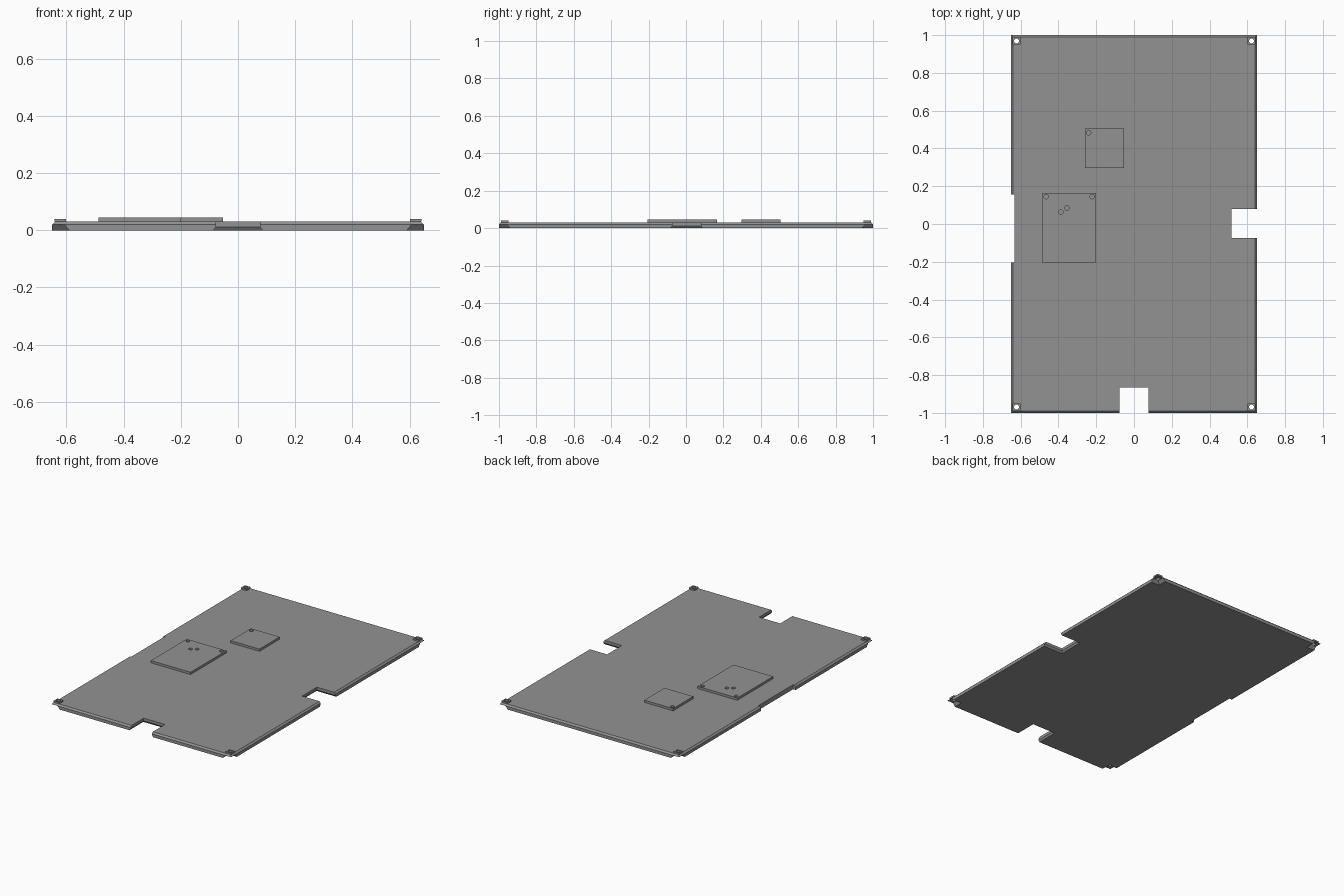
import bpy, bmesh

if "Cube" in bpy.data.objects:
    bpy.data.objects.remove(bpy.data.objects["Cube"])

grey = bpy.data.materials.new("mid_grey")
grey.diffuse_color = (0.29, 0.29, 0.29, 1)
grey.use_nodes = True
grey.node_tree.nodes["Principled BSDF"].inputs["Base Color"].default_value = grey.diffuse_color


def loft(name, sections):
    """Closed solid through rectangles given as (z, x0, x1, y0, y1)."""
    bm = bmesh.new()
    rings = [[bm.verts.new(p) for p in ((x0, y0, z), (x1, y0, z), (x1, y1, z), (x0, y1, z))]
             for z, x0, x1, y0, y1 in sections]
    bm.faces.new(rings[0])
    bm.faces.new(rings[-1])
    for a, b in zip(rings, rings[1:]):
        for i in range(4):
            j = (i + 1) % 4
            bm.faces.new((a[i], a[j], b[j], b[i]))
    bmesh.ops.recalc_face_normals(bm, faces=bm.faces)
    me = bpy.data.meshes.new(name)
    bm.to_mesh(me)
    bm.free()
    me.materials.append(grey)
    ob = bpy.data.objects.new(name, me)
    bpy.context.collection.objects.link(ob)
    return ob


def box(name, x0, x1, y0, y1, z0, z1):
    return loft(name, [(z0, x0, x1, y0, y1), (z1, x0, x1, y0, y1)])


def pin(x, y, r, z0, z1):
    bpy.ops.mesh.primitive_cylinder_add(vertices=20, radius=r, depth=z1 - z0,
                                        location=(x, y, (z0 + z1) / 2))
    ob = bpy.context.object
    ob.name = "hole_cutter"
    ob.data.materials.append(grey)
    return ob


def cut(target, cutter):
    m = target.modifiers.new("cut", 'BOOLEAN')
    m.operation = 'DIFFERENCE'
    m.solver = 'EXACT'
    m.object = cutter
    cutter.hide_render = True
    cutter.hide_set(True)


W, L, TOP = 0.65, 1.0, 0.03

# Plate with a bevelled upper rim
plate = loft("base_plate", [(0, -W, W, -L, L), (0.02, -W, W, -L, L),
                            (TOP, -W + 0.01, W - 0.01, -L + 0.01, L - 0.01)])

# Edge notches, flared at the underside
e = 0.008
cut(plate, loft("front_notch_cutter", [
    (-0.01, -0.077 - 2 * e, 0.077 + 2 * e, -1.1, -0.865 + 2 * e),
    (0.012, -0.077, 0.077, -1.1, -0.865), (0.06, -0.077, 0.077, -1.1, -0.865)]))
cut(plate, loft("right_notch_cutter", [
    (-0.01, 0.515 - 2 * e, 0.75, -0.073 - 2 * e, 0.08 + 2 * e),
    (0.012, 0.515, 0.75, -0.073, 0.08), (0.06, 0.515, 0.75, -0.073, 0.08)]))
cut(plate, box("left_recess_cutter", -0.75, -0.632, -0.205, 0.155, -0.01, 0.06))

# Corners: sloped undercut below, square boss above, hole through both
for sx in (-1, 1):
    for sy in (-1, 1):
        def corner(z, d):
            xs = sorted((sx * (W - d), sx * 0.75))
            ys = sorted((sy * (L - d), sy * 1.1))
            return (z, *xs, *ys)
        cut(plate, loft("corner_cutter", [corner(-0.01, 0.068), corner(0.02, 0.043)]))
        cx, cy = sx * 0.622, sy * 0.969
        boss = box("corner_boss", cx - 0.02, cx + 0.02, cy - 0.02, cy + 0.02, TOP, 0.04)
        hole = pin(cx, cy, 0.013, -0.01, 0.06)
        cut(plate, hole)
        cut(boss, hole)

# Raised pads with small blind holes
large = box("large_pad", -0.487, -0.2, -0.205, 0.165, TOP, 0.045)
for x, y in ((-0.465, 0.145), (-0.222, 0.145), (-0.387, 0.063), (-0.355, 0.085)):
    cut(large, pin(x, y, 0.012, 0.034, 0.06))
small = box("small_pad", -0.26, -0.052, 0.296, 0.505, TOP, 0.045)
cut(small, pin(-0.24, 0.483, 0.012, 0.034, 0.06))
